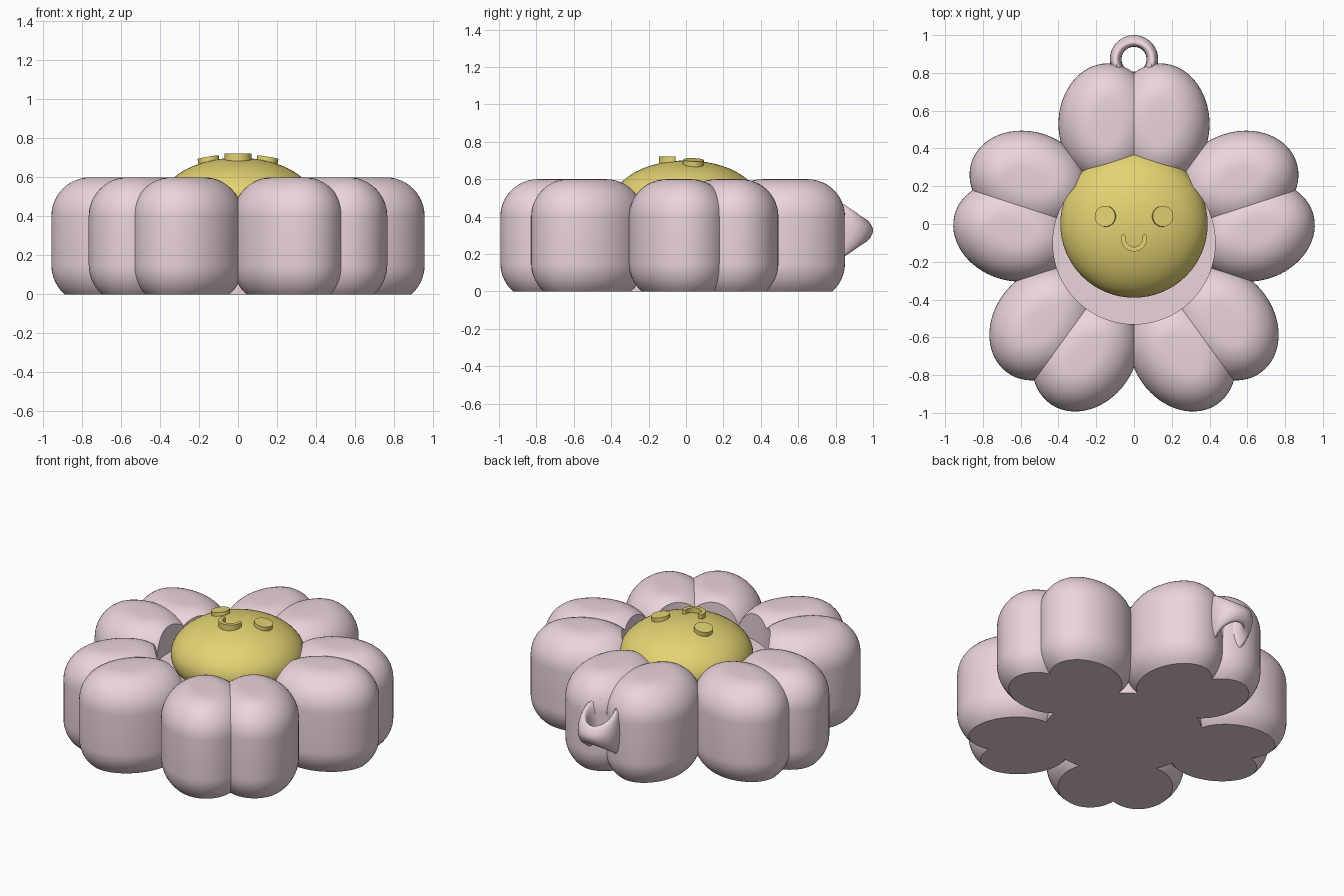
import bpy, bmesh, math
from mathutils import Matrix, Vector

if "Cube" in bpy.data.objects:
    bpy.data.objects.remove(bpy.data.objects["Cube"])

CENTRE_Y = -0.10      # flower centre
FLOOR = 0.40          # pocket floor height


def material(name, rgb):
    m = bpy.data.materials.new(name)
    m.diffuse_color = (*rgb, 1)
    m.use_nodes = True
    m.node_tree.nodes["Principled BSDF"].inputs["Base Color"].default_value = m.diffuse_color
    return m


pink = material("pink", (0.83, 0.66, 0.71))
yellow = material("yellow", (0.78, 0.65, 0.17))


def add(name, bm, mat, smooth=35):
    bmesh.ops.recalc_face_normals(bm, faces=bm.faces)
    me = bpy.data.meshes.new(name)
    bm.to_mesh(me)
    bm.free()
    return add_mesh(name, me, mat, smooth)


def add_mesh(name, me, mat, smooth=35):
    ob = bpy.data.objects.new(name, me)
    bpy.context.collection.objects.link(ob)
    if mat and not me.materials:
        me.materials.append(mat)
    bpy.ops.object.select_all(action='DESELECT')
    ob.select_set(True)
    bpy.context.view_layer.objects.active = ob
    bpy.ops.object.shade_smooth_by_angle(angle=math.radians(smooth))
    return ob


def cylinder(r, z0, z1, segs=96):
    bm = bmesh.new()
    bmesh.ops.create_cone(bm, cap_ends=True, segments=segs, radius1=r, radius2=r, depth=z1 - z0,
                          matrix=Matrix.Translation((0, 0, (z0 + z1) / 2)))
    return bm


# Pillow-shaped lobe: elliptical outline with rounded top and bottom edges
def lobe(side):
    a, b, r, n = 0.26, 0.32, 0.20, 64
    start = -math.asin(0.15 / r)
    profile = [(r - r * math.cos(t), 0.15 + r * math.sin(t))
               for t in [start * (1 - i / 7) for i in range(8)]]
    profile += [(r - r * math.cos(t), 0.40 + r * math.sin(t))
                for t in [math.pi / 2 * i / 12 for i in range(13)]]
    bm = bmesh.new()
    rings = []
    for inset, z in profile:
        ring = []
        for i in range(n):
            t = 2 * math.pi * i / n
            nrm = Vector((math.cos(t) / a, math.sin(t) / b)).normalized()
            ring.append(bm.verts.new((side * 0.14 + a * math.cos(t) - inset * nrm.x,
                                      0.63 + b * math.sin(t) - inset * nrm.y, z)))
        rings.append(ring)
    for lo, hi in zip(rings, rings[1:]):
        for i in range(n):
            bm.faces.new((lo[i], lo[(i + 1) % n], hi[(i + 1) % n], hi[i]))
    bm.faces.new(rings[0])
    bm.faces.new(rings[-1])
    return bm


# Petal: two lobes joined, with the round centre pocket cut away
base = add("petal_lobe_a", lobe(-1), pink)
other = add("petal_lobe_b", lobe(1), pink)
pocket = add("pocket_cutter", cylinder(0.43, FLOOR, 1.0), pink)
for op, tool in (('UNION', other), ('DIFFERENCE', pocket)):
    mod = base.modifiers.new(op, 'BOOLEAN')
    mod.operation, mod.solver, mod.object = op, 'EXACT', tool
bpy.context.view_layer.update()
petal = bpy.data.meshes.new_from_object(base.evaluated_get(bpy.context.evaluated_depsgraph_get()))
for ob in (base, other, pocket):
    bpy.data.objects.remove(ob)
for k in range(5):
    me = petal.copy()
    me.transform(Matrix.Translation((0, CENTRE_Y, 0)) @ Matrix.Rotation(k * math.tau / 5, 4, 'Z'))
    add_mesh(f"petal_{k + 1}", me, pink, 30)

# Core under the face
core = add("flower_core", cylinder(0.46, 0, FLOOR + 0.002), pink)
core.location.y = CENTRE_Y

# Domed face
RX, RZ, ZC = 0.39, 0.22, 0.48
bm = bmesh.new()
bmesh.ops.create_uvsphere(bm, u_segments=64, v_segments=40, radius=1,
                          matrix=Matrix.Translation((0, 0, ZC)) @ Matrix.Diagonal((RX, RX, RZ, 1)))
add("face_dome", bm, yellow)

# Eyes lying on the dome
for side, name in ((-1, "left_eye"), (1, "right_eye")):
    x, y = side * 0.15, 0.04
    z = ZC + RZ * math.sqrt(1 - (x * x + y * y) / RX ** 2)
    eye = add(name, cylinder(0.055, -0.03, 0.022, 40), yellow)
    eye.location = (x, y, z)
    eye.rotation_euler = (-0.04, side * 0.17, 0)

# Smile: round-ended arc, extruded
bm = bmesh.new()
R, W, A0, A1 = 0.058, 0.012, math.radians(172), math.radians(368)
pts = [(R + W, A0 + (A1 - A0) * i / 24) for i in range(25)]
outline = [(r * math.cos(t), r * math.sin(t)) for r, t in pts]


def cap(t, s):
    c = Vector((R * math.cos(t), R * math.sin(t)))
    out, tan = Vector((math.cos(t), math.sin(t))), Vector((-math.sin(t), math.cos(t))) * s
    return [tuple(c + W * (math.cos(q) * out + math.sin(q) * tan))
            for q in [math.pi * i / 8 for i in range(1, 8)]]


outline += cap(A1, 1)
outline += [((R - W) * math.cos(t), (R - W) * math.sin(t)) for _, t in reversed(pts)]
outline += reversed(cap(A0, -1))
face = bm.faces.new([bm.verts.new((x, y - 0.075, 0.67)) for x, y in outline])
up = bmesh.ops.extrude_face_region(bm, geom=[face])
bmesh.ops.translate(bm, vec=(0, 0, 0.052),
                    verts=[v for v in up["geom"] if isinstance(v, bmesh.types.BMVert)])
add("smile", bm, yellow)

# Hanging loop: torus that grows taller toward the petal
bm = bmesh.new()
M, T, N, S = 0.097, 0.031, 64, 20
grid = []
for i in range(N):
    u = math.tau * i / N
    row = []
    for j in range(S):
        v = math.tau * j / S
        d = M + T * math.cos(v)
        y = 0.872 + d * math.sin(u)
        h = min(0.145, 0.045 + 0.68 * (0.985 - y))
        row.append(bm.verts.new((d * math.cos(u), y, 0.325 + h * math.sin(v))))
    grid.append(row)
for i in range(N):
    p, q = grid[i], grid[(i + 1) % N]
    for j in range(S):
        bm.faces.new((p[j], q[j], q[(j + 1) % S], p[(j + 1) % S]))
add("hanging_loop", bm, pink, 60)
